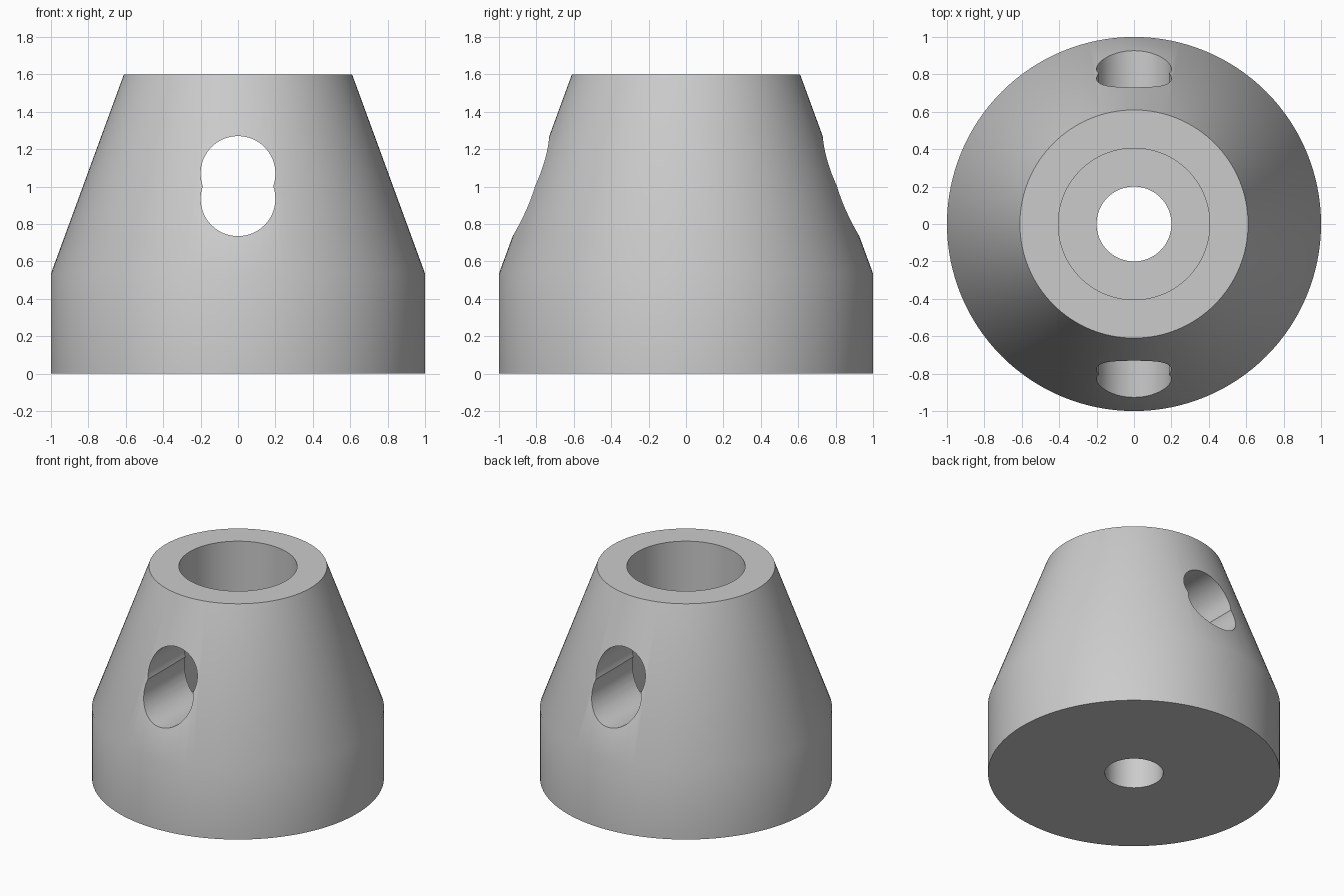
import bpy
import bmesh
import math

if "Cube" in bpy.data.objects:
    bpy.data.objects.remove(bpy.data.objects["Cube"])

SEGMENTS = 128

grey = bpy.data.materials.new("light grey")
grey.diffuse_color = (0.6, 0.6, 0.6, 1.0)
grey.use_nodes = True
grey.node_tree.nodes["Principled BSDF"].inputs["Base Color"].default_value = grey.diffuse_color

# Closed cross-section (radius, height): outer wall, rim, counterbore, small bore
BORE_FLOOR = 0.53
profile = [(1.0, 0.0), (1.0, 0.535), (0.61, 1.6),
           (0.405, 1.6), (0.405, BORE_FLOOR), (0.2, BORE_FLOOR), (0.2, 0.0)]


def lathe(name, points):
    """Revolve a closed section around the z axis."""
    bm = bmesh.new()
    rings = []
    for i in range(SEGMENTS):
        a = 2 * math.pi * i / SEGMENTS
        rings.append([bm.verts.new((r * math.cos(a), r * math.sin(a), z))
                      for r, z in points])
    n = len(points)
    for i in range(SEGMENTS):
        a, b = rings[i], rings[(i + 1) % SEGMENTS]
        for j in range(n):
            k = (j + 1) % n
            bm.faces.new((a[j], b[j], b[k], a[k]))
    bmesh.ops.recalc_face_normals(bm, faces=bm.faces)
    mesh = bpy.data.meshes.new(name)
    bm.to_mesh(mesh)
    bm.free()
    obj = bpy.data.objects.new(name, mesh)
    bpy.context.collection.objects.link(obj)
    mesh.materials.append(grey)
    return obj


body = lathe("tapered_foot", profile)
bpy.context.view_layer.objects.active = body

# Two overlapping cross holes, drilled front to back
for z in (0.935, 1.07):
    bpy.ops.mesh.primitive_cylinder_add(vertices=64, radius=0.2, depth=3,
                                        location=(0, 0, z),
                                        rotation=(math.pi / 2, 0, 0))
    cutter = bpy.context.object
    cutter.name = "cross_hole_cutter"
    cutter.hide_render = True
    cutter.data.materials.append(grey)
    bpy.context.view_layer.objects.active = body
    mod = body.modifiers.new("cross hole", 'BOOLEAN')
    mod.operation = 'DIFFERENCE'
    mod.solver = 'EXACT'
    mod.object = cutter
    bpy.ops.object.modifier_apply(modifier=mod.name)
    bpy.data.objects.remove(cutter, do_unlink=True)

# Smooth round walls, sharp rims
bpy.ops.object.select_all(action='DESELECT')
body.select_set(True)
bpy.context.view_layer.objects.active = body
bpy.ops.object.shade_smooth_by_angle(angle=math.radians(30))
